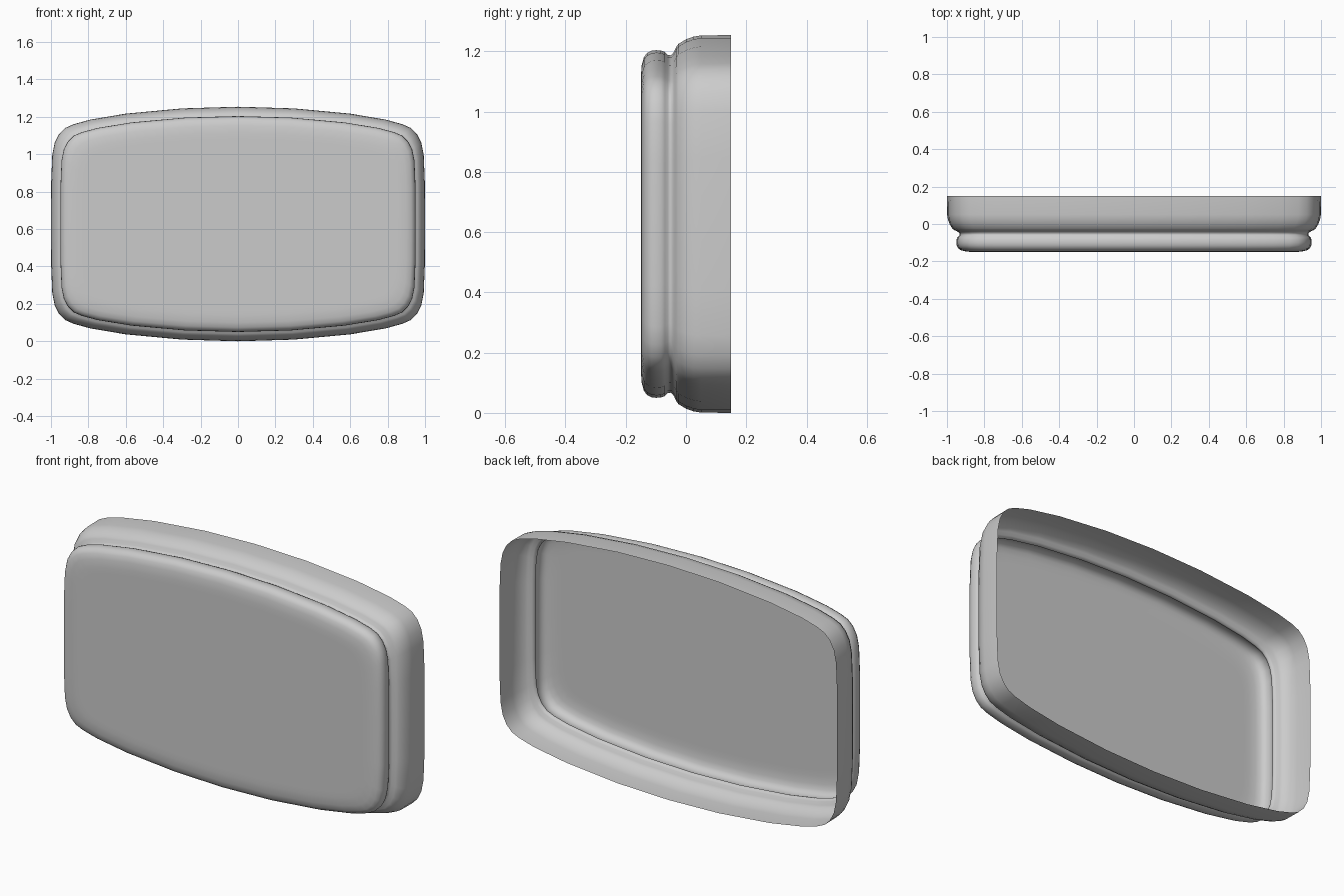
import bpy, bmesh

if "Cube" in bpy.data.objects:
    bpy.data.objects.remove(bpy.data.objects["Cube"])

HALF_H = 0.627

# Quarter outline of the bowed rounded rectangle (x, height above centre)
quarter = [(1.0, 0.0), (0.999, 0.22), (0.993, 0.37), (0.98, 0.435), (0.957, 0.48),
           (0.925, 0.513), (0.88, 0.533), (0.79, 0.558), (0.60, 0.590),
           (0.30, 0.618), (0.0, HALF_H)]
upper = quarter + [(-x, z) for x, z in reversed(quarter[:-1])]
outline = upper + [(x, -z) for x, z in reversed(upper[1:-1])]

# Wall profile from open back rim to front face (depth y, inset)
profile = [(0.15, 0.0), (0.05, 0.001), (0.025, 0.005), (0.0, 0.014), (-0.025, 0.029),
           (-0.033, 0.040), (-0.04, 0.056), (-0.05, 0.067), (-0.06, 0.066),
           (-0.07, 0.056), (-0.083, 0.051), (-0.10, 0.050), (-0.115, 0.052),
           (-0.13, 0.060), (-0.14, 0.074), (-0.147, 0.10), (-0.15, 0.14),
           (-0.15, 0.17)]

bm = bmesh.new()
rings = []
for y, inset in profile:
    sx, sz = 1 - inset, 1 - inset / HALF_H
    rings.append([bm.verts.new((x * sx, y, HALF_H + z * sz)) for x, z in outline])

# Skin the stepped wall
n = len(outline)
for a, b in zip(rings, rings[1:]):
    for i in range(n):
        j = (i + 1) % n
        bm.faces.new((a[i], a[j], b[j], b[i]))
# Flat front panel, leaving the back open
bm.faces.new(rings[-1])
bmesh.ops.recalc_face_normals(bm, faces=bm.faces[:])
panel = max(bm.faces, key=lambda f: f.calc_area())
panel.normal_update()
if panel.normal.y > 0:
    bmesh.ops.reverse_faces(bm, faces=bm.faces[:])
for f in bm.faces:
    f.smooth = True

mesh = bpy.data.meshes.new("lid_shell")
bm.to_mesh(mesh)
bm.free()
grey = bpy.data.materials.new("light_grey")
grey.diffuse_color = (0.6, 0.6, 0.6, 1)
grey.use_nodes = True
grey.node_tree.nodes["Principled BSDF"].inputs["Base Color"].default_value = grey.diffuse_color
mesh.materials.append(grey)
lid = bpy.data.objects.new("lid_shell", mesh)
bpy.context.collection.objects.link(lid)
